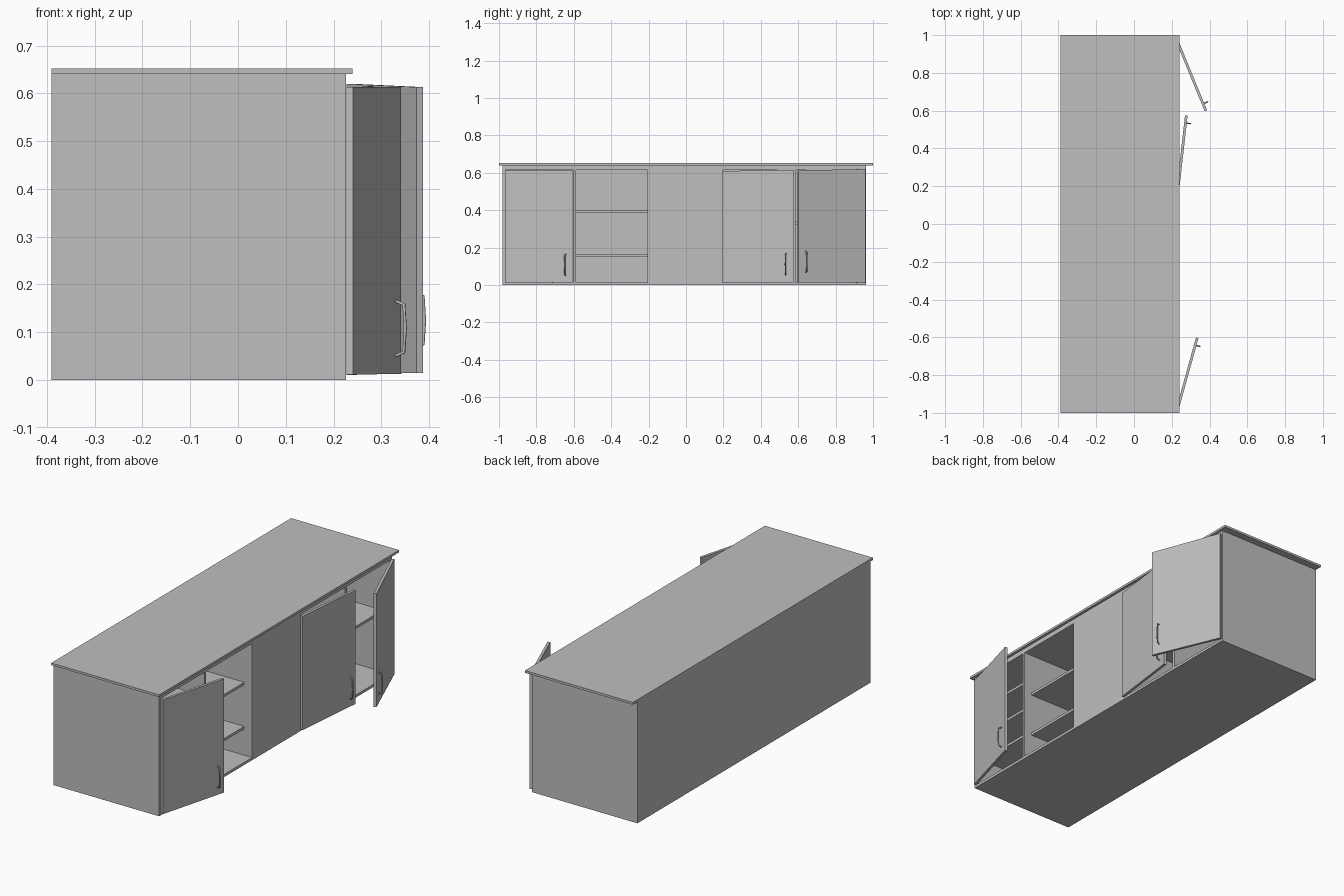
import bpy
import bmesh
from mathutils import Vector

if "Cube" in bpy.data.objects:
    bpy.data.objects.remove(bpy.data.objects["Cube"], do_unlink=True)

grey = bpy.data.materials.new("light_grey")
grey.use_nodes = True
colour = (0.52, 0.52, 0.52, 1)
grey.diffuse_color = colour
grey.node_tree.nodes["Principled BSDF"].inputs["Base Color"].default_value = colour


def finish(name, bm):
    bmesh.ops.recalc_face_normals(bm, faces=bm.faces)
    mesh = bpy.data.meshes.new(name)
    bm.to_mesh(mesh)
    bm.free()
    mesh.materials.append(grey)
    obj = bpy.data.objects.new(name, mesh)
    bpy.context.collection.objects.link(obj)
    return obj


def box(name, x, y, z):
    """Box from (low, high) ranges."""
    bm = bmesh.new()
    bmesh.ops.create_cube(bm, size=1)
    for v in bm.verts:
        v.co = Vector([lo + (c + 0.5) * (hi - lo)
                       for c, (lo, hi) in zip(v.co, (x, y, z))])
    return finish(name, bm)


# Carcass
back, front = -0.39, 0.226
right, left = -0.98, 0.962
t = 0.014
floor, ceiling = t, 0.615
box("worktop", (back, 0.24), (-1, 1), (0.64, 0.652))
box("bottom_panel", (back, front), (right, left), (0, floor))
box("top_panel", (back, front), (right, left), (ceiling, 0.64))
box("back_panel", (back, back + t), (right, left), (floor, ceiling))
walls = {"right_end": right, "right_divider": -0.602, "middle_right_divider": -0.205,
         "middle_left_divider": 0.183, "left_divider": 0.571, "left_end": left - t}
for name, y in walls.items():
    box(name, (back + t, front), (y, y + t), (floor, ceiling))
box("middle_front_panel", (front - t, front),
    (walls["middle_right_divider"] + t, walls["middle_left_divider"]), (floor, ceiling))

# Shelves
bays = [("right_end", "right_divider", (0.17, 0.32, 0.475)),
        ("right_divider", "middle_right_divider", (0.152, 0.385)),
        ("middle_left_divider", "left_divider", (0.325,)),
        ("left_divider", "left_end", (0.325,))]
for a, b, heights in bays:
    for i, z in enumerate(heights):
        box(f"shelf_{a}_{i + 1}", (back + t, 0.18), (walls[a] + t, walls[b]), (z, z + t))


def door(name, hinge, free, hinge_z, free_z, handle_z):
    """Open door along its inner face line, with a bowed bar handle."""
    hinge, free = Vector((*hinge, 0)), Vector((*free, 0))
    along = (free - hinge).normalized()
    out = along.cross(Vector((0, 0, 1)))
    if out.x < 0:
        out.negate()
    bm = bmesh.new()
    verts = [bm.verts.new(p + out * d + Vector((0, 0, z)))
             for p, zs in ((hinge, hinge_z), (free, free_z))
             for z in zs for d in (0, t)]
    bmesh.ops.convex_hull(bm, input=verts)
    bmesh.ops.dissolve_limit(bm, angle_limit=0.01, verts=bm.verts, edges=bm.edges)
    finish(name, bm)

    # Handle
    curve = bpy.data.curves.new(name + "_handle", "CURVE")
    curve.dimensions = "3D"
    curve.bevel_depth = 0.0035
    curve.bevel_resolution = 1
    curve.use_fill_caps = True
    path = [(t, 0), (t + 0.017, 0.007), (t + 0.02, 0.057),
            (t + 0.017, 0.107), (t, 0.114)]
    spline = curve.splines.new("POLY")
    spline.points.add(len(path) - 1)
    for point, (d, z) in zip(spline.points, path):
        point.co = (*(free - along * 0.04 + out * d + Vector((0, 0, handle_z + z))), 1)
    curve.materials.append(grey)
    obj = bpy.data.objects.new(name + "_handle", curve)
    bpy.context.collection.objects.link(obj)


# Doors
door("right_door", (0.227, -0.965), (0.328, -0.601), (0.011, 0.613), (0.013, 0.613), 0.051)
door("inner_left_door", (0.227, 0.196), (0.27, 0.575), (0.01, 0.61), (0.015, 0.615), 0.055)
door("left_door", (0.227, 0.955), (0.374, 0.597), (0.012, 0.62), (0.015, 0.613), 0.068)
